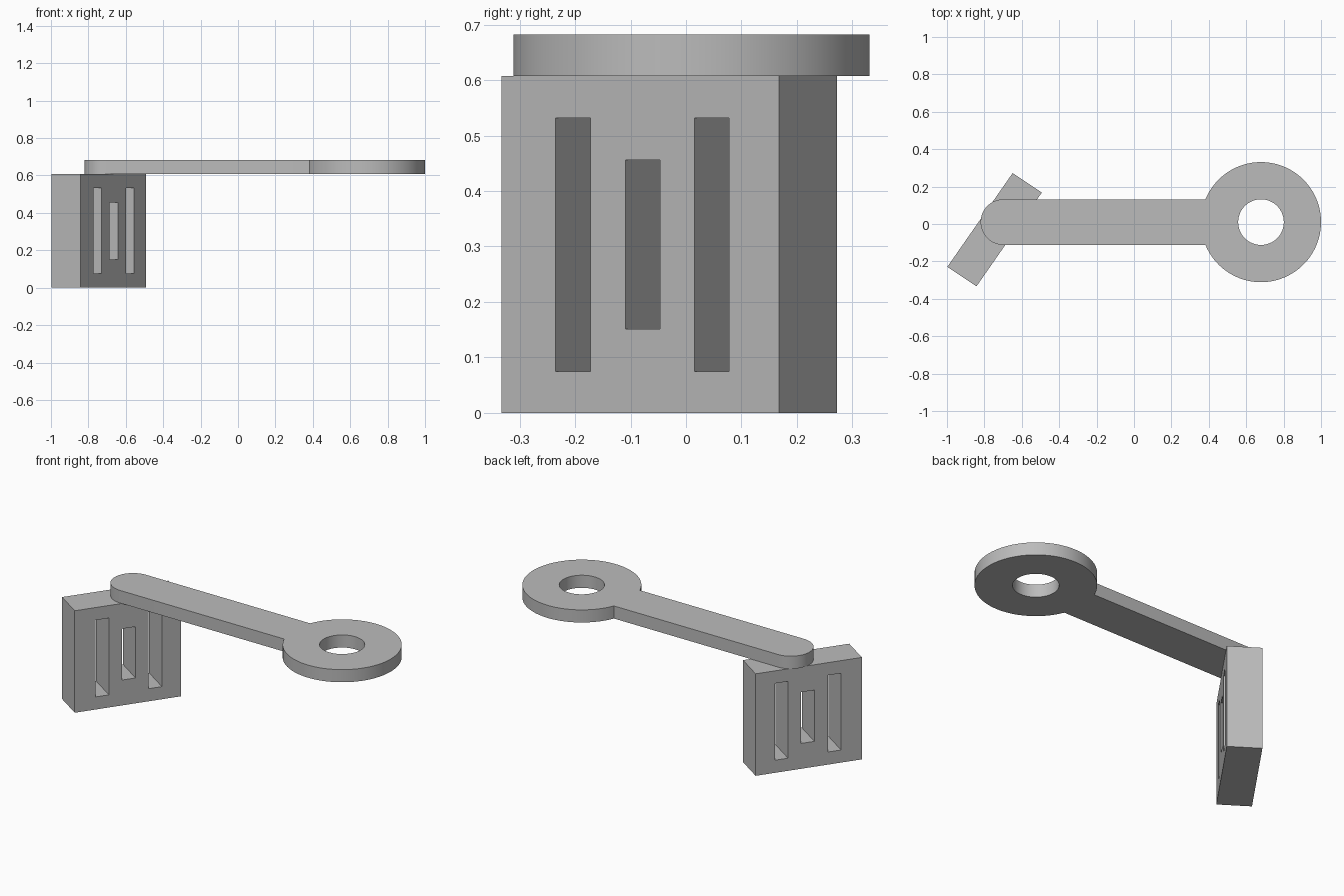
import bpy, bmesh, math
from mathutils import Vector

cube = bpy.data.objects.get("Cube")
if cube:
    bpy.data.objects.remove(cube, do_unlink=True)

grey = bpy.data.materials.new("plain grey")
grey.use_nodes = True
colour = (0.5, 0.5, 0.5, 1)
grey.diffuse_color = colour
grey.node_tree.nodes["Principled BSDF"].inputs["Base Color"].default_value = colour


def prism(name, outline, z0, z1):
    """Extrude a closed xy outline from z0 to z1."""
    bm = bmesh.new()
    face = bm.faces.new([bm.verts.new((x, y, z0)) for x, y in outline])
    top = bmesh.ops.extrude_face_region(bm, geom=[face])["geom"]
    bmesh.ops.translate(bm, vec=(0, 0, z1 - z0),
                        verts=[v for v in top if isinstance(v, bmesh.types.BMVert)])
    bmesh.ops.recalc_face_normals(bm, faces=bm.faces)
    mesh = bpy.data.meshes.new(name)
    bm.to_mesh(mesh)
    bm.free()
    mesh.materials.append(grey)
    obj = bpy.data.objects.new(name, mesh)
    bpy.context.collection.objects.link(obj)
    return obj


def arc(cx, cy, r, start, end, steps):
    return [(cx + r * math.cos(start + (end - start) * i / steps),
             cy + r * math.sin(start + (end - start) * i / steps))
            for i in range(steps + 1)]


def cut(target, cutter):
    mod = target.modifiers.new("cut", "BOOLEAN")
    mod.operation = "DIFFERENCE"
    mod.solver = "EXACT"
    mod.object = cutter
    bpy.context.view_layer.objects.active = target
    bpy.ops.object.modifier_apply(modifier=mod.name)
    bpy.data.objects.remove(cutter, do_unlink=True)


# Key handle: round bow, straight shank and rounded end in one outline
block_top, handle_top = 0.607, 0.682
mid_y, bow_x, bow_r, half_w, end_x = 0.01, 0.679, 0.321, 0.122, -0.698
join = math.pi - math.asin(half_w / bow_r)
outline = (arc(bow_x, mid_y, bow_r, -join, join, 80)
           + arc(end_x, mid_y, half_w, math.pi / 2, math.pi * 1.5, 32))
handle = prism("handle", outline, block_top, handle_top)
cut(handle, prism("bow_hole", arc(bow_x, mid_y, half_w, 0, math.tau, 64)[:-1], 0.5, 0.8))

# Slanted bit block under the rounded end
corner = Vector((-0.842, -0.333))
along = Vector((0.349, 0.501))
across = Vector((-0.156, 0.104))


def bit_outline(u0, u1, v0, v1):
    return [corner + along * u + across * v
            for u, v in ((u0, v0), (u1, v0), (u1, v1), (u0, v1))]


bit = prism("bit_block", bit_outline(0, 1, 0, 1), 0, block_top)

# Three slots right through the block, the middle one shorter
for start, low, high in ((0.196, 0.075, 0.532), (0.447, 0.151, 0.456), (0.695, 0.075, 0.532)):
    cut(bit, prism("slot", bit_outline(start, start + 0.125, -0.3, 1.3), low, high))

# Smooth round walls, crisp rims
bpy.ops.object.select_all(action="DESELECT")
handle.select_set(True)
bpy.context.view_layer.objects.active = handle
bpy.ops.object.shade_smooth_by_angle(angle=math.radians(30))
